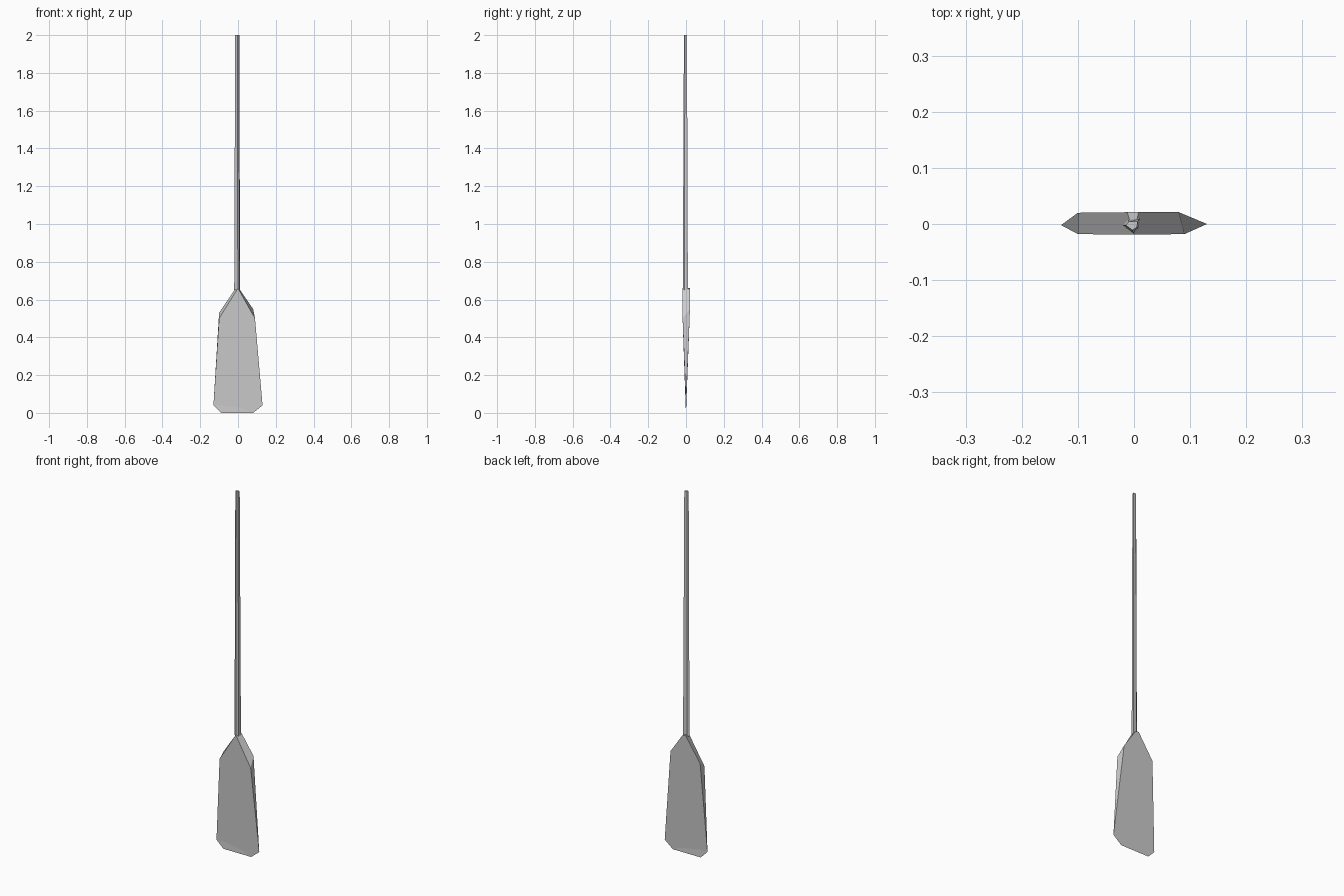
import bpy


def make_mesh(name, verts, faces):
    mesh = bpy.data.meshes.new(name)
    mesh.from_pydata(verts, [], faces)
    mesh.update()
    obj = bpy.data.objects.new(name, mesh)
    bpy.context.collection.objects.link(obj)
    return obj


# Blade: wedge with a sharp bottom edge, shoulders and a pointed neck
tip = [(-0.13, -0.002, 0.04), (-0.09, 0, 0), (0.08, 0, 0), (0.13, 0.0, 0.04)]
front = [(0.09, -0.018, 0.5), (0, -0.019, 0.66), (-0.1, -0.018, 0.5)]
back = [(0.08, 0.021, 0.55), (0.008, 0.021, 0.655),
        (-0.012, 0.021, 0.66), (-0.1, 0.02, 0.53)]
make_mesh("blade", tip + front + back, [
    (0, 1, 2, 3, 4, 5, 6),          # front
    (3, 2, 1, 0, 10, 9, 8, 7),      # back
    (3, 7, 4), (0, 6, 10),          # side bevels
    (4, 7, 8, 5), (5, 9, 10, 6),    # shoulders
    (5, 8, 9),                      # neck
])

# Shaft: slightly tapering irregular five-sided rod
low = [(-0.02, -0.002), (-0.001, -0.017), (0.008, -0.008),
       (0.011, 0.010), (-0.011, 0.007)]
high = [(-0.015, -0.002), (-0.003, -0.011), (0.005, -0.006),
        (0.007, 0.005), (-0.009, 0.004)]
n = len(low)
verts = [(x, y, 0.65) for x, y in low] + [(x, y, 2.0) for x, y in high]
faces = [(i, (i + 1) % n, (i + 1) % n + n, i + n) for i in range(n)]
faces += [tuple(reversed(range(n))), tuple(range(n, 2 * n))]
make_mesh("shaft", verts, faces)
